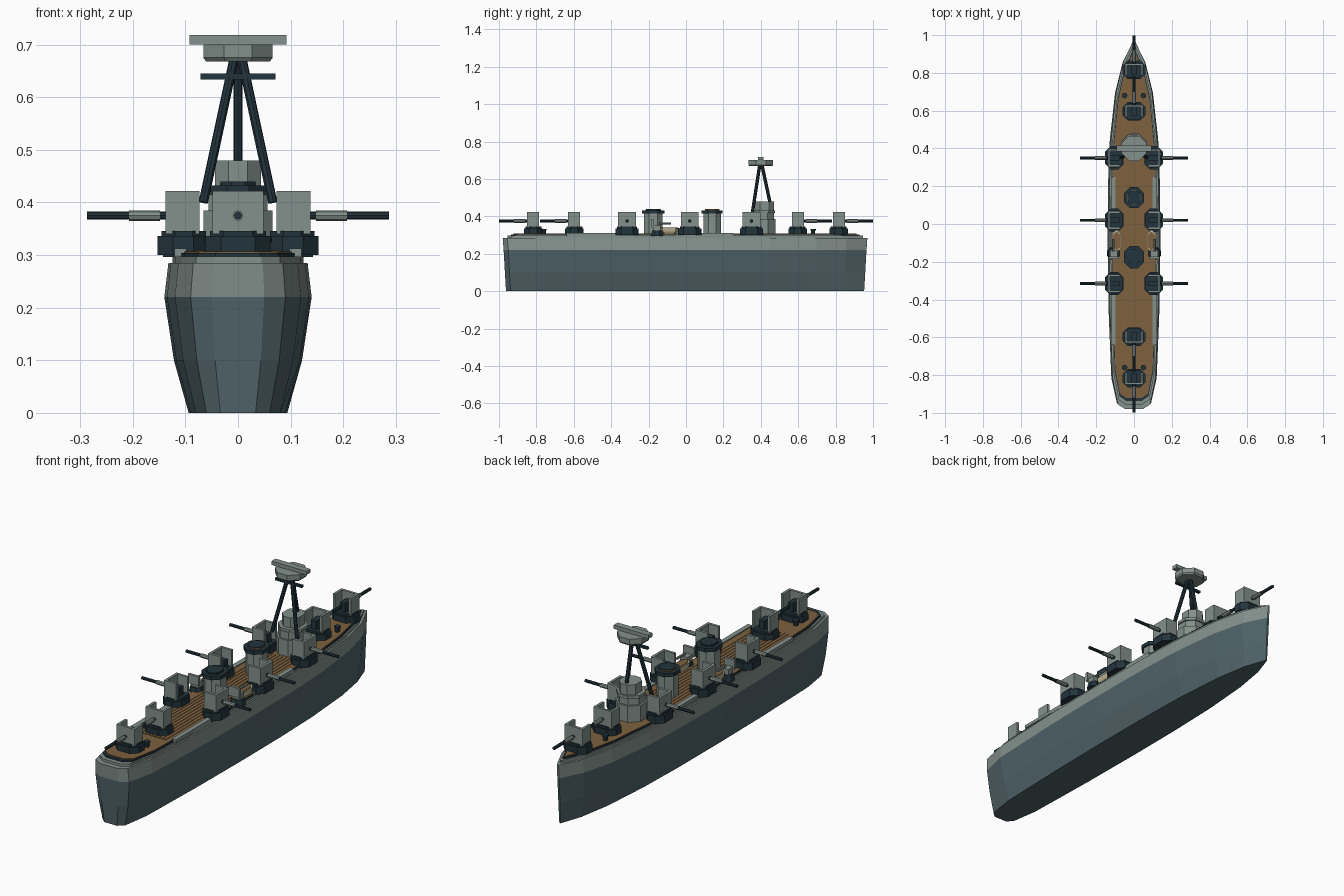
import bpy, bmesh, math
from mathutils import Matrix, Vector

if "Cube" in bpy.data.objects:
    bpy.data.objects.remove(bpy.data.objects["Cube"])


def material(name, r, g, b):
    m = bpy.data.materials.new(name)
    m.diffuse_color = (r, g, b, 1)
    m.use_nodes = True
    m.node_tree.nodes["Principled BSDF"].inputs["Base Color"].default_value = (r, g, b, 1)
    return m


LIGHT = material("light grey", .23, .28, .26)
SLATE = material("slate hull", .08, .125, .14)
DARK = material("dark steel", .016, .034, .045)
WOOD = material("deck wood", .21, .12, .05)
CREAM = material("boat cream", .52, .46, .30)


def finish(name, bm, *mats):
    bmesh.ops.recalc_face_normals(bm, faces=bm.faces)
    mesh = bpy.data.meshes.new(name)
    bm.to_mesh(mesh)
    bm.free()
    for m in mats:
        mesh.materials.append(m)
    ob = bpy.data.objects.new(name, mesh)
    bpy.context.collection.objects.link(ob)
    return ob


def box(name, lo, hi, mat, place=Matrix()):
    lo, hi = Vector(lo), Vector(hi)
    bm = bmesh.new()
    bmesh.ops.create_cube(bm, size=1)
    bmesh.ops.transform(bm, verts=bm.verts, matrix=place
                        @ Matrix.Translation((lo + hi) / 2) @ Matrix.Diagonal((*(hi - lo), 1)))
    return finish(name, bm, mat)


def loft(name, rings, mats, rule=lambda z: 0, place=Matrix()):
    """Skin a stack of closed rings and cap both ends."""
    bm = bmesh.new()
    loops = [[bm.verts.new(place @ Vector(p)) for p in ring] for ring in rings]
    for a, b in zip(loops, loops[1:]):
        for i in range(len(a)):
            j = (i + 1) % len(a)
            bm.faces.new((a[i], a[j], b[j], b[i]))
    bm.faces.new(loops[0])
    bm.faces.new(loops[-1])
    for f in bm.faces:
        f.material_index = rule(f.calc_center_median().z)
    return finish(name, bm, *mats)


def chamfered(name, cx, cy, hx, hy, levels, mat, cut=.3, place=Matrix()):
    """Block with clipped corners; levels are (z, scale)."""
    c = min(hx, hy) * cut * 2
    quarter = [(hx, hy - c), (hx - c, hy)]
    half = quarter + [(-x, y) for x, y in reversed(quarter)]
    outline = half + [(-x, -y) for x, y in half]
    rings = [[(cx + x * s, cy + y * s, z) for x, y in outline] for z, s in levels]
    return loft(name, rings, [mat], place=place)


def rod(name, a, b, r, mat, sides=8, place=Matrix()):
    a, b = place @ Vector(a), place @ Vector(b)
    bm = bmesh.new()
    turn = (b - a).to_track_quat('Z', 'Y').to_matrix().to_4x4()
    bmesh.ops.create_cone(bm, cap_ends=True, segments=sides, radius1=r, radius2=r,
                          depth=(b - a).length, matrix=Matrix.Translation((a + b) / 2) @ turn)
    return finish(name, bm, mat)


# Hull and stepped deck share one plan outline
PLAN = [(.05, -.98), (.09, -.955), (.12, -.82), (.135, -.45), (.14, -.1), (.138, .2),
        (.128, .45), (.1, .7), (.06, .86), (.005, .97)]


def plan(z, sx, sy):
    right = [(x * sx, y * sy, z) for x, y in PLAN]
    return right + [(-x, y, z) for x, y, z in reversed(right)]


loft("hull", [plan(0, .67, .982), plan(.1, .87, .988), plan(.22, 1, .995), plan(.285, .945, 1)],
     [SLATE, LIGHT], lambda z: int(z > .2))
loft("deck_ledge", [plan(.28, .89, .975), plan(.297, .89, .975)], [LIGHT])
loft("deck_edge", [plan(.295, .85, .955), plan(.304, .85, .955)], [DARK])
loft("deck", [plan(.3, .82, .94), plan(.307, .82, .94)], [WOOD])
for i in range(-4, 5):
    box("deck_plank", (i * .018 - .007, -.66, .306), (i * .018 + .007, .33, .309), WOOD)
for s in (-1, 1):
    for y0, y1 in ((-.05, .25), (-.64, -.35)):
        x0, x1 = sorted((s * .098, s * .121))
        box("side_walkway", (x0, y0, .296), (x1, y1, .312), LIGHT)


# Gun mounts, built pointing along +x
def gun(x, y, angle):
    P = Matrix.Translation((x, y, 0)) @ Matrix.Rotation(math.radians(angle), 4, 'Z')
    chamfered("gun_base", .004, 0, .049, .062, [(.3, 1), (.336, 1)], DARK, place=P)
    chamfered("gun_turntable", .003, 0, .042, .053, [(.335, 1), (.346, 1)], DARK, place=P)
    box("gun_shield_front", (.026, -.048, .34), (.038, .048, .422), LIGHT, P)
    for s in (-1, 1):
        y0, y1 = sorted((s * .036, s * .048))
        box("gun_shield_side", (-.027, y0, .34), (.027, y1, .422), LIGHT, P)
    box("gun_breech", (-.022, -.014, .346), (.026, .014, .388), DARK, P)
    rod("gun_barrel", (.02, 0, .375), (.187, 0, .375), .0075, DARK, place=P)
    rod("gun_sleeve", (.048, 0, .375), (.107, 0, .375), .01, LIGHT, place=P)


for y, angle in ((.812, 90), (.593, 90), (-.593, -90), (-.812, -90)):
    gun(0, y, angle)
for y in (.35, .02, -.315):
    gun(.1, y, 0)
    gun(-.1, y, 180)

# Bridge
chamfered("bridge_base", 0, .41, .066, .068, [(.3, 1), (.385, 1)], LIGHT)
chamfered("bridge_middle", 0, .41, .056, .06, [(.38, 1), (.42, 1)], LIGHT)
chamfered("bridge_rail", 0, .415, .062, .062, [(.418, 1), (.432, 1)], LIGHT)
chamfered("bridge_top", 0, .42, .044, .05, [(.43, 1), (.48, 1)], LIGHT)

# Tripod mast with its lookout top
rod("mast_rear_leg", (0, .452, .46), (0, .405, .68), .009, DARK)
for s in (-1, 1):
    rod("mast_side_leg", (s * .066, .352, .4), (s * .006, .395, .68), .009, DARK)
box("mast_crossbar", (-.071, .38, .634), (.071, .393, .645), DARK)
chamfered("lookout_top", 0, .4, .066, .066, [(.668, .92), (.675, 1), (.7, 1)], LIGHT)
box("rangefinder", (-.092, .385, .7), (.092, .415, .718), LIGHT)

# Funnels
for name, y, hy in (("front", .14, .052), ("rear", -.175, .055)):
    chamfered(name + "_funnel", 0, y, .045, hy * .9, [(.3, 1), (.416, 1)], LIGHT)
    chamfered(name + "_funnel_cap", 0, y, .052, hy * 1.08, [(.414, 1), (.432, 1)], DARK)
    chamfered(name + "_funnel_band", 0, y, .034, hy * .75, [(.43, 1), (.437, 1)],
              WOOD if name == "front" else DARK)
    chamfered(name + "_funnel_mouth", 0, y, .033, hy * .72, [(.436, 1), (.44, 1)], DARK)

# Boats and light guns on both sides
for s in (-1, 1):
    chamfered("boat", s * .092, -.09, .024, .056, [(.305, .6), (.318, .9), (.338, 1)], CREAM, .4)
    chamfered("boat_inside", s * .092, -.09, .018, .047, [(.336, 1), (.341, 1)], WOOD, .4)
    P = Matrix.Translation((s * .108, -.155, 0))
    chamfered("light_gun_base", 0, 0, .035, .032, [(.296, 1), (.325, .8)], DARK, place=P)
    box("light_gun_mount", (-.02, -.018, .32), (.02, .018, .352), LIGHT, P)
    box("light_gun_shield", (-.028, -.03, .34), (.028, -.018, .385), LIGHT, P)
    rod("light_gun_barrel", (0, .01, .362), (0, .075, .362), .006, LIGHT, place=P)

# Mooring posts fore and aft
for y in (.68, -.76):
    for s in (-1, 1):
        rod("mooring_post", (s * .05, y, .3), (s * .05, y, .326), .011, DARK)
        rod("mooring_post_cap", (s * .05, y, .325), (s * .05, y, .333), .015, DARK)
